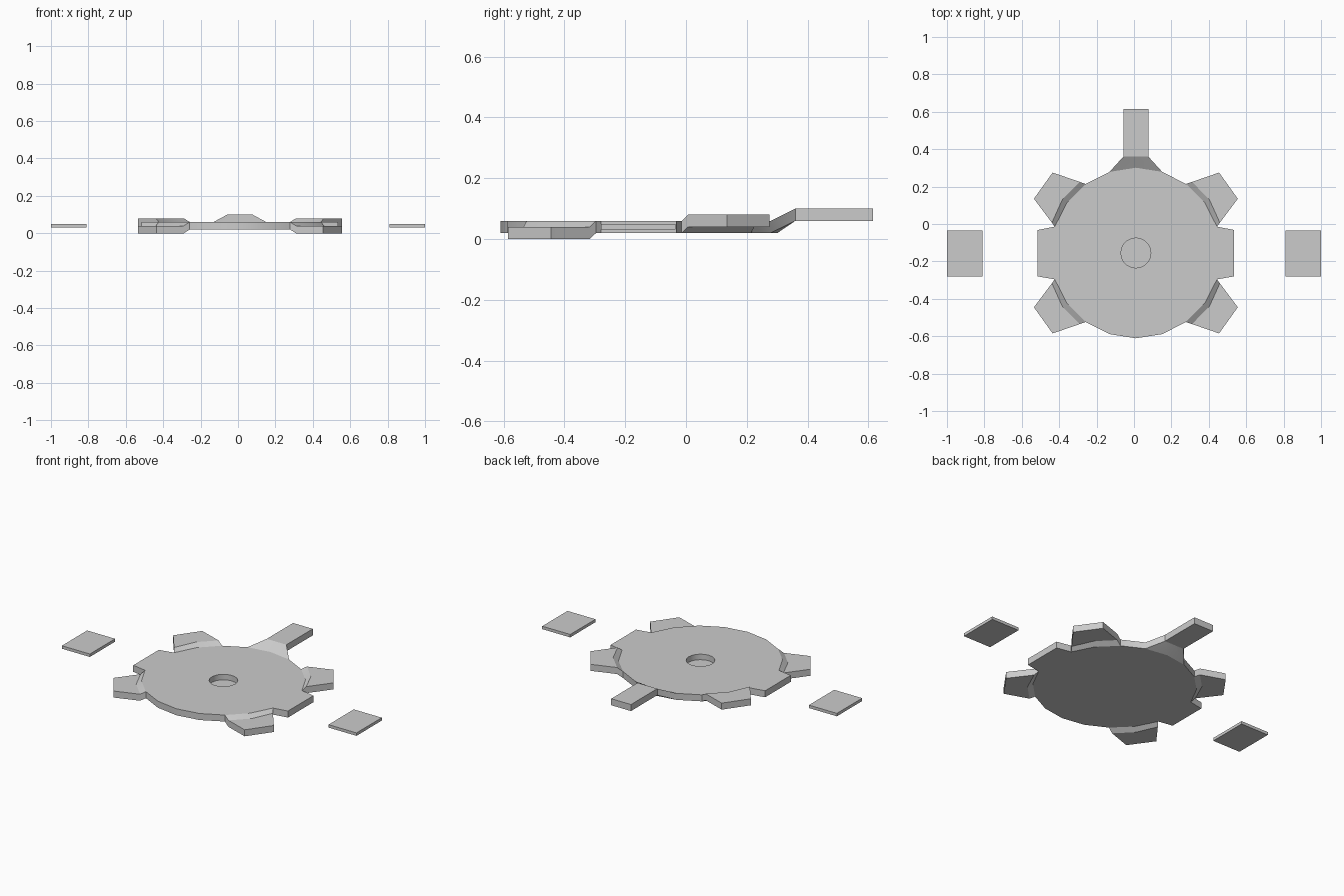
import bpy, bmesh
from math import cos, sin, pi

if "Cube" in bpy.data.objects:
    bpy.data.objects.remove(bpy.data.objects["Cube"])

CX, CY = 0.01, -0.155      # disc centre
N, R, HOLE = 20, 0.456, 0.08
TOP, THICK, RECESS = 0.06, 0.04, 0.034

verts, faces = [], []      # upper sheet of the body, relative to the disc centre


def add_vert(x, y, z):
    verts.append((x, y, z))
    return len(verts) - 1


def ring(r, z):
    return [add_vert(r * cos(2 * pi * i / N), r * sin(2 * pi * i / N), z) for i in range(N)]


def tab(rim_ids, rows, sx=1, sy=1, sz=1):
    """Strip growing from rim vertices through rows of (x, y, rise)."""
    idx = [(10 - i) % N if sx < 0 else i % N for i in rim_ids]
    prev = [rim[(-i) % N if sy < 0 else i] for i in idx]
    for row in rows:
        cur = [add_vert(x * sx, y * sy, TOP + h * sz) for x, y, h in row]
        for k in range(len(cur) - 1):
            faces.append((prev[k], prev[k + 1], cur[k + 1], cur[k]))
        prev = cur


# Disc annulus
hub = ring(HOLE, TOP)
rim = ring(R, TOP)
for i in range(N):
    j = (i + 1) % N
    faces.append((hub[i], rim[i], rim[j], hub[j]))

# Four bent diagonal tabs: rear pair up, front pair down
diagonal = [
    [(0.449, 0.162, 0.02), (0.393, 0.286, 0.02), (0.30, 0.38, 0.02)],
    [(0.545, 0.29, 0.02), (0.495, 0.36, 0.02), (0.445, 0.43, 0.02)],
]
side = [[(0.525, -0.125, 0), (0.525, 0, 0), (0.525, 0.123, 0)]]
for sx in (1, -1):
    for sy in (1, -1):
        tab((1, 2, 3), diagonal, sx, sy, sy)
    # Flat side tab
    tab((-1, 0, 1), side, sx)

# Rear arm, stepped up
tab((4, 5, 6), [[(x, y, 0.04) for x in (0.067, 0, -0.067)] for y in (0.515, 0.77)])

# Close the sheet into a solid: underside, outer walls, blind centre recess
n = len(verts)
edges = {}
for f in faces:
    for a, b in zip(f, f[1:] + f[:1]):
        edges.setdefault(frozenset((a, b)), []).append((a, b))
hub_set = set(hub)
under = [tuple(i + n for i in reversed(f)) for f in faces]
walls = [(b, a, a + n, b + n) for (a, b), *rest in edges.values()
         if not rest and not {a, b} <= hub_set]
verts += [(x, y, z - THICK) for x, y, z in verts]
floor = ring(HOLE, TOP - RECESS)
faces += under + walls + [tuple(i + n for i in reversed(hub)), tuple(floor)]
faces += [(hub[i], hub[(i + 1) % N], floor[(i + 1) % N], floor[i]) for i in range(N)]


def make_object(name, vs, fs):
    mesh = bpy.data.meshes.new(name)
    mesh.from_pydata(vs, [], fs)
    bm = bmesh.new()
    bm.from_mesh(mesh)
    bmesh.ops.recalc_face_normals(bm, faces=bm.faces)
    bm.to_mesh(mesh)
    bm.free()
    obj = bpy.data.objects.new(name, mesh)
    bpy.context.collection.objects.link(obj)
    return obj


body = make_object("tabbed_disc", [(x + CX, y + CY, z) for x, y, z in verts], faces)
bpy.context.view_layer.objects.active = body
body.select_set(True)
bpy.ops.object.shade_smooth_by_angle(angle=pi / 6)

# Separate thin plates on either side
for name, x in (("right_plate", 0.905), ("left_plate", -0.905)):
    bpy.ops.mesh.primitive_cube_add(size=1, location=(x, -0.157, 0.041))
    plate = bpy.context.object
    plate.name = name
    plate.scale = (0.19, 0.245, 0.018)
